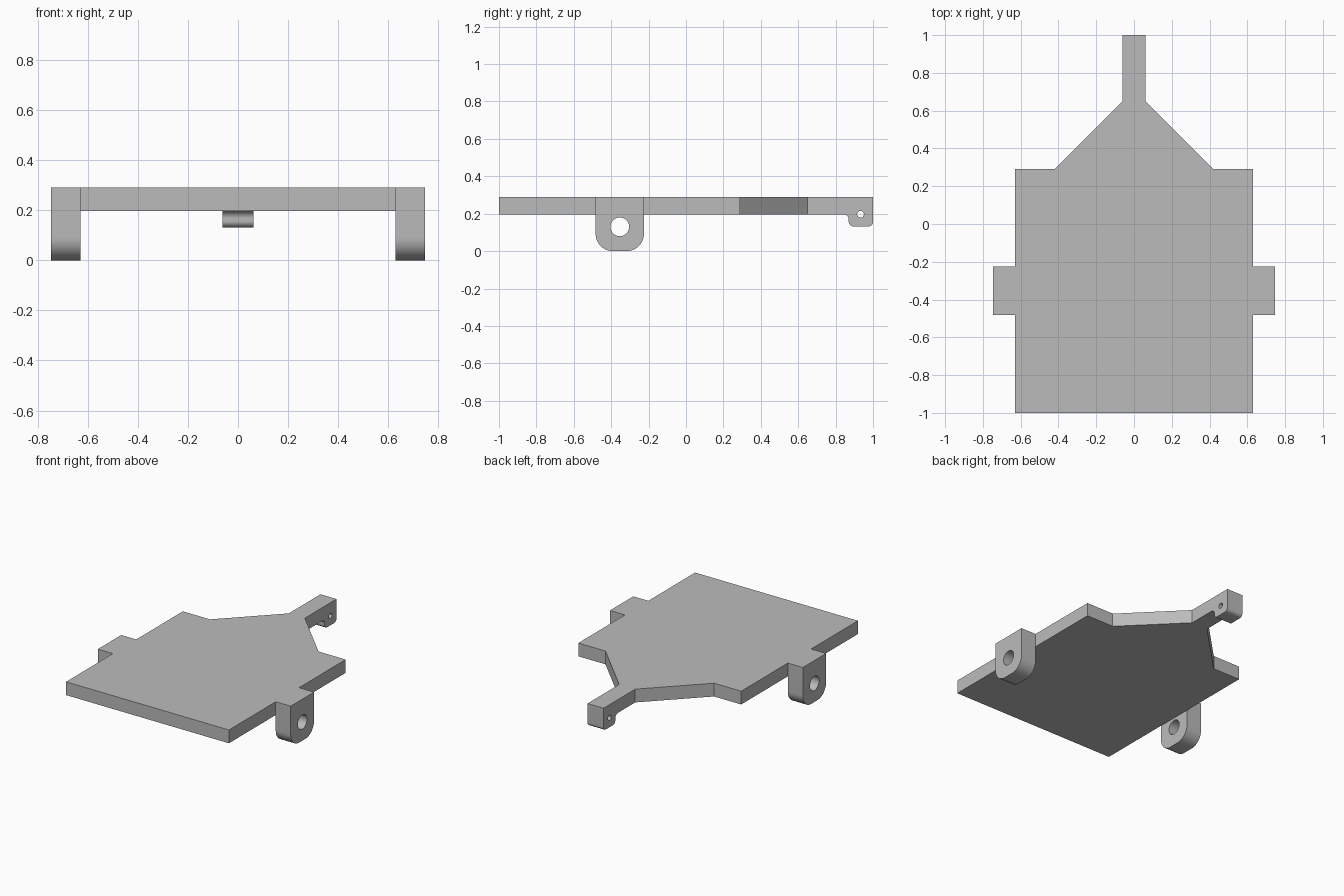
import bpy, bmesh
from math import pi, cos, sin, radians
from mathutils import Matrix, Vector

cube = bpy.data.objects.get("Cube")
if cube:
    bpy.data.objects.remove(cube, do_unlink=True)

grey = bpy.data.materials.new("plain grey")
grey.use_nodes = True
colour = (0.5, 0.5, 0.5, 1)
grey.diffuse_color = colour
grey.node_tree.nodes["Principled BSDF"].inputs["Base Color"].default_value = colour

TOP, UNDER = 0.29, 0.197


def prism(name, points, depth):
    """Extrude a closed outline of 3D points along the depth vector."""
    bm = bmesh.new()
    face = bm.faces.new([bm.verts.new(p) for p in points])
    new = bmesh.ops.extrude_face_region(bm, geom=[face], use_keep_orig=True)
    moved = [v for v in new["geom"] if isinstance(v, bmesh.types.BMVert)]
    bmesh.ops.translate(bm, verts=moved, vec=Vector(depth))
    bmesh.ops.recalc_face_normals(bm, faces=bm.faces)
    mesh = bpy.data.meshes.new(name)
    bm.to_mesh(mesh)
    bm.free()
    mesh.materials.append(grey)
    obj = bpy.data.objects.new(name, mesh)
    bpy.context.collection.objects.link(obj)
    return obj


def arc(y, z, radius, start, end, steps=12):
    angles = [radians(start + (end - start) * i / steps) for i in range(steps + 1)]
    return [(y + radius * cos(a), z + radius * sin(a)) for a in angles]


def side_prism(name, outline, x0, x1):
    return prism(name, [(x0, y, z) for y, z in outline], (x1 - x0, 0, 0))


def drill(obj, y, z, radius):
    """Cut a round hole through the part along x."""
    cutter = side_prism("hole_cutter", arc(y, z, radius, 0, 360, 40)[:-1], -1, 1)
    cutter.hide_render = True
    mod = obj.modifiers.new("hole", "BOOLEAN")
    mod.operation = "DIFFERENCE"
    mod.solver = "EXACT"
    mod.object = cutter
    bpy.ops.object.select_all(action="DESELECT")
    obj.select_set(True)
    bpy.context.view_layer.objects.active = obj
    bpy.ops.object.modifier_apply(modifier=mod.name)
    bpy.data.objects.remove(cutter, do_unlink=True)
    bpy.ops.object.shade_smooth_by_angle(angle=radians(30))


# Flat plate tapering towards the back
half = [(0.63, -1), (0.63, 0.29), (0.42, 0.29), (0.062, 0.65)]
outline = half + [(-x, y) for x, y in reversed(half)]
prism("base_plate", [(x, y, UNDER) for x, y in outline], (0, 0, TOP - UNDER))

# Rounded side lugs with pivot holes
R = 0.092
lug = ([(-0.483, TOP)] + arc(-0.483 + R, R, R, 180, 270)
       + arc(-0.225 - R, R, R, 270, 360) + [(-0.225, TOP)])
for name, side in (("left_lug", 1), ("right_lug", -1)):
    drill(side_prism(name, lug, side * 0.63, side * 0.746), -0.354, 0.13, 0.05)

# Narrow back arm with a filleted hook and a small hole
arm = ([(0.65, TOP), (0.65, UNDER)] + arc(0.84, UNDER - 0.03, 0.03, 90, 0)
       + arc(0.895, 0.157, 0.025, 180, 270) + arc(0.975, 0.157, 0.025, 270, 360)
       + [(1.0, TOP)])
drill(side_prism("back_arm", arm, -0.062, 0.062), 0.933, 0.197, 0.018)
